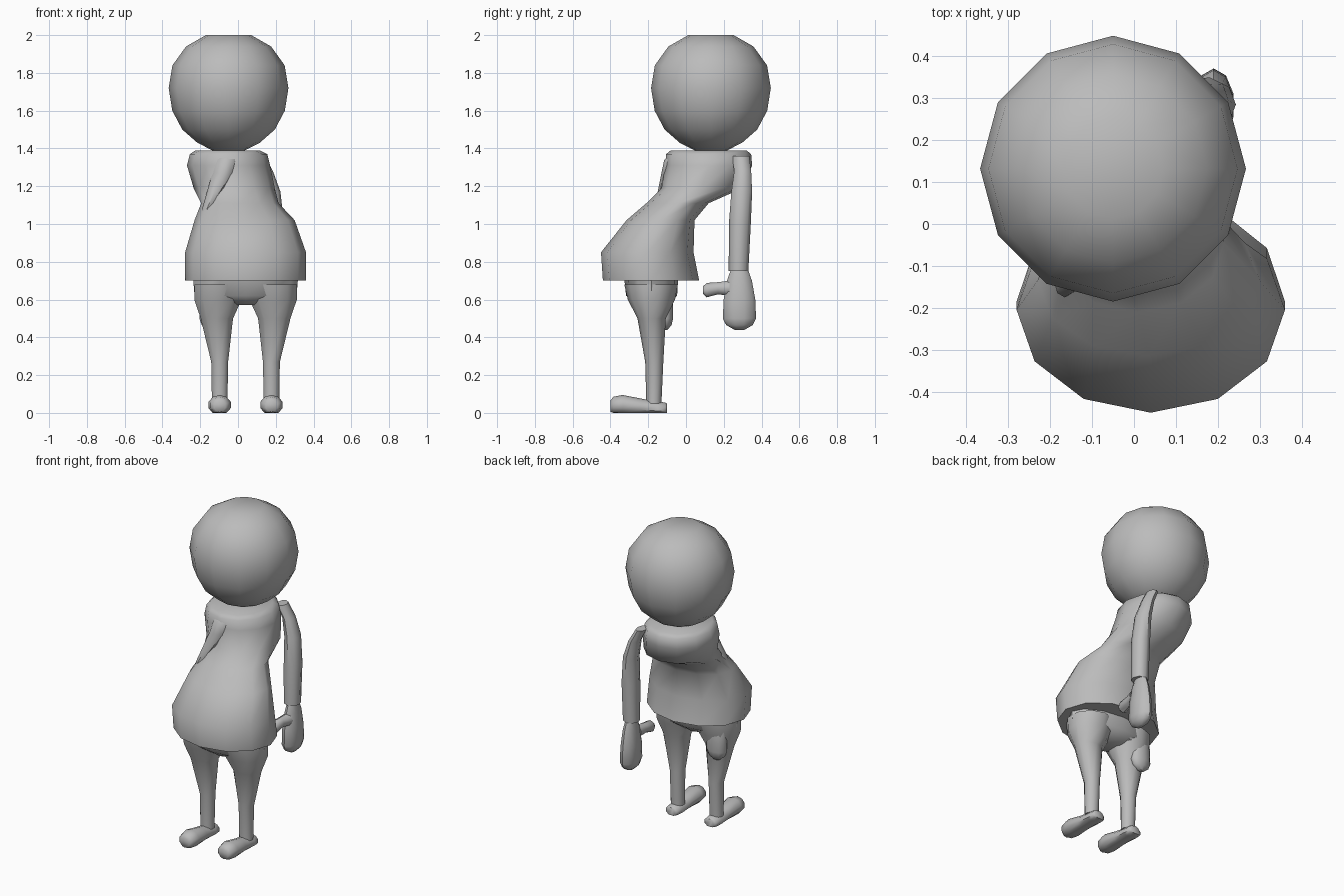
import bpy, bmesh, math
from mathutils import Vector

if "Cube" in bpy.data.objects:
    bpy.data.objects.remove(bpy.data.objects["Cube"], do_unlink=True)

grey = bpy.data.materials.new("plain_grey")
grey.use_nodes = True
grey.diffuse_color = (0.5, 0.5, 0.5, 1)
grey.node_tree.nodes["Principled BSDF"].inputs["Base Color"].default_value = (0.5, 0.5, 0.5, 1)

# Directions spanning a cross-section for each loft axis
PLANES = {
    "z": (Vector((1, 0, 0)), Vector((0, 1, 0))),
    "y": (Vector((1, 0, 0)), Vector((0, 0, 1))),
    "x": (Vector((0, 1, 0)), Vector((0, 0, 1))),
}


def loft(name, rings, sides=12, axis="z", smooth_angle=50, floor=False):
    """Skin elliptical rings, each given as (x, y, z, radius_a, radius_b)."""
    u, v = PLANES[axis]
    bm = bmesh.new()
    loops = []
    for x, y, z, a, b in rings:
        loop = []
        for i in range(sides):
            t = math.tau * i / sides
            p = Vector((x, y, z)) + u * a * math.sin(t) - v * b * math.cos(t)
            if floor:
                p.z = max(p.z, 0)
            loop.append(bm.verts.new(p))
        loops.append(loop)
    for low, high in zip(loops, loops[1:]):
        for i in range(sides):
            j = (i + 1) % sides
            bm.faces.new((low[i], low[j], high[j], high[i]))
    bm.faces.new(loops[0])
    bm.faces.new(loops[-1])
    bmesh.ops.recalc_face_normals(bm, faces=bm.faces)
    mesh = bpy.data.meshes.new(name)
    bm.to_mesh(mesh)
    bm.free()
    mesh.materials.append(grey)
    obj = bpy.data.objects.new(name, mesh)
    bpy.context.collection.objects.link(obj)
    bpy.ops.object.select_all(action="DESELECT")
    obj.select_set(True)
    bpy.context.view_layer.objects.active = obj
    bpy.ops.object.shade_smooth_by_angle(angle=math.radians(smooth_angle))
    return obj


# Head
head_profile = [(1.387, .08), (1.43, .165), (1.5, .245), (1.6, .298),
                (1.72, .317), (1.84, .297), (1.94, .225), (2.0, .12)]
loft("head", [(-.05, .132, z, r, r) for z, r in head_profile])

# Dress, leaning back from the hem to the shoulders
loft("dress", [
    (.04, -.185, .70, .32, .255),
    (.04, -.205, .85, .32, .245),
    (.035, -.135, 1.02, .265, .18),
    (.01, -.045, 1.11, .205, .165),
    (-.02, .085, 1.19, .215, .215),
    (-.05, .12, 1.31, .22, .23),
    (-.05, .12, 1.37, .205, .225),
    (-.055, .12, 1.39, .17, .20),
])

# Hips
loft("hips", [
    (.04, -.18, .57, .06, .07),
    (.04, -.182, .62, .27, .135),
    (.04, -.185, .74, .28, .145),
])

# Legs and feet, mirrored about the hip centre
for side, label in ((1, "left"), (-1, "right")):
    def px(offset):
        return .04 + side * offset
    loft(label + "_leg", [
        (px(.137), -.17, .05, .043, .04),
        (px(.137), -.168, .27, .047, .048),
        (px(.152), -.182, .50, .09, .075),
        (px(.146), -.183, .60, .132, .125),
        (px(.140), -.185, .68, .138, .142),
    ], sides=10)
    loft(label + "_foot", [
        (px(.137), -.40, .035, .03, .03),
        (px(.137), -.385, .04, .05, .045),
        (px(.137), -.335, .042, .062, .053),
        (px(.137), -.24, .03, .05, .046),
        (px(.137), -.15, .022, .05, .038),
        (px(.137), -.11, .02, .045, .035),
        (px(.137), -.10, .02, .03, .028),
    ], sides=10, axis="y", floor=True)


def hand(label, x, y, top, along, across):
    """Mitten hanging from the wrist; along and across are its widths."""
    shape = [(0, .55), (.05, .75), (.15, .95), (.25, 1), (.285, .8), (.31, .3)]
    loft(label + "_hand", [(x, y, top - d, along * k, across * k)
                           for d, k in shape], sides=10)


# Hanging left arm with a forward thumb
loft("left_arm", [
    (.11, .29, 1.36, .03, .045),
    (.15, .30, 1.28, .035, .045),
    (.18, .295, 1.17, .045, .055),
    (.19, .285, 1.0, .053, .058),
    (.19, .278, .75, .05, .052),
], sides=8)
hand("left", .19, .283, .75, .05, .088)
loft("left_thumb", [
    (.19, .23, .66, .035, .04),
    (.18, .17, .66, .028, .032),
    (.175, .11, .65, .032, .038),
    (.175, .09, .65, .018, .02),
], sides=8, axis="y")

# Right arm, tucked into the dress with the hand showing below the hem
loft("right_arm", [
    (-.05, -.04, 1.38, .04, .035),
    (-.06, -.07, 1.34, .06, .045),
    (-.075, -.085, 1.27, .06, .045),
    (-.125, -.11, 1.17, .04, .04),
    (-.165, -.14, 1.08, .025, .035),
    (-.16, -.12, .95, .045, .045),
    (-.14, -.10, .72, .045, .04),
], sides=8)
hand("right", -.14, -.11, .75, .068, .042)
loft("right_thumb", [
    (-.10, -.10, .62, .028, .032),
    (-.06, -.095, .62, .026, .03),
    (-.03, -.09, .61, .018, .02),
], sides=8, axis="x")
